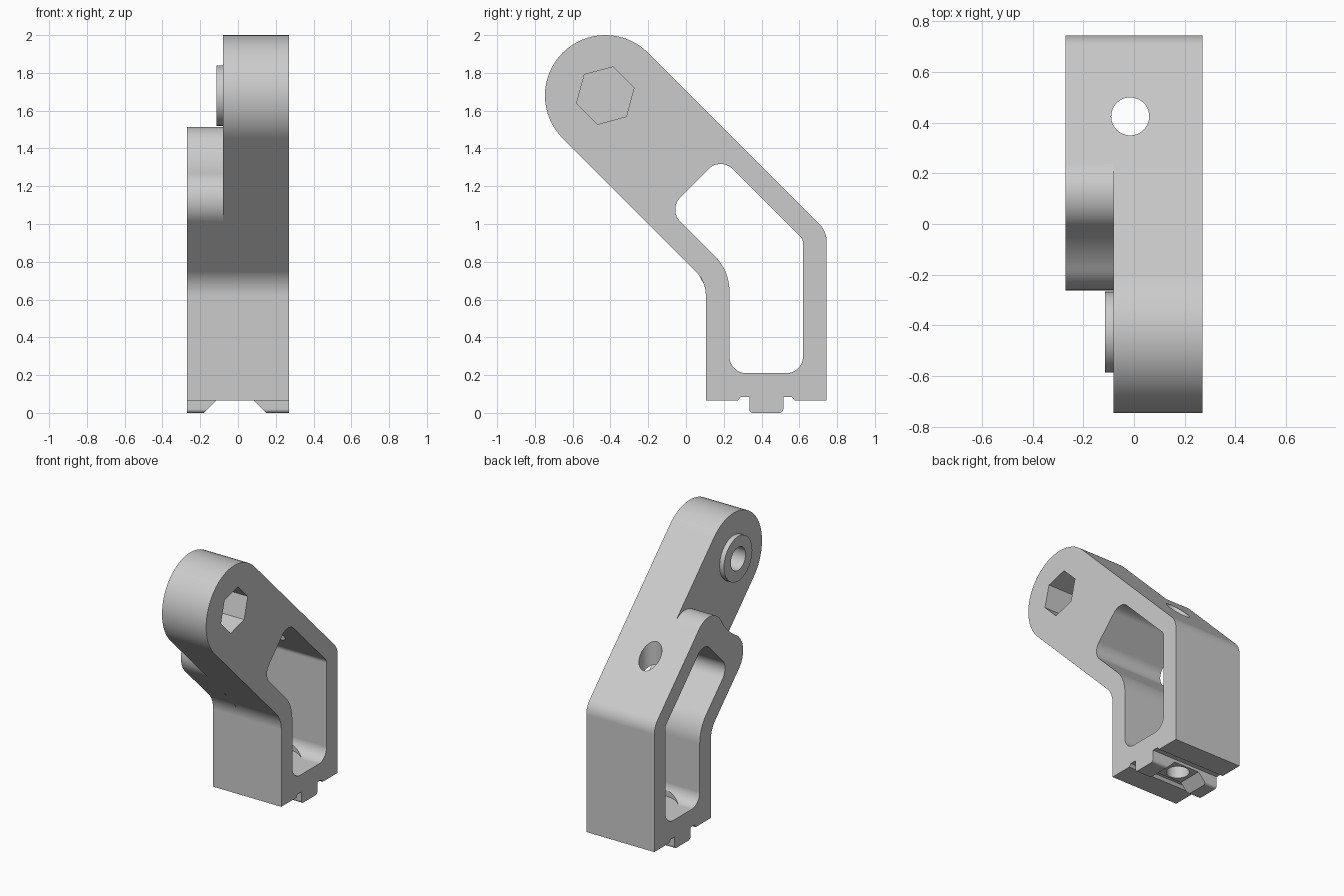
import bpy
import bmesh
from math import atan2, cos, degrees, hypot, pi, radians, sin, sqrt
from mathutils import Vector

if "Cube" in bpy.data.objects:
    bpy.data.objects.remove(bpy.data.objects["Cube"])

grey = bpy.data.materials.new("light grey")
grey.use_nodes = True
grey.diffuse_color = (0.6, 0.6, 0.6, 1)
grey.node_tree.nodes["Principled BSDF"].inputs["Base Color"].default_value = (0.6, 0.6, 0.6, 1)


def arc(center, r, start, end, steps=16):
    """Points along an arc, angles in degrees."""
    angles = [radians(start + (end - start) * i / steps) for i in range(steps + 1)]
    return [Vector((center[0] + r * cos(a), center[1] + r * sin(a))) for a in angles]


def rounded(corners):
    """Closed outline from (a, b, fillet radius) corners."""
    out = []
    for i, (a, b, r) in enumerate(corners):
        p = Vector((a, b))
        if not r:
            out.append(p)
            continue
        before = (Vector(corners[i - 1][:2]) - p).normalized()
        after = (Vector(corners[(i + 1) % len(corners)][:2]) - p).normalized()
        half = before.angle(after) / 2
        center = p + (before + after).normalized() * r / sin(half)
        first = p + before * r * cos(half) / sin(half) - center
        turn = (pi - 2 * half) * (1 if before.cross(after) < 0 else -1)
        start = degrees(atan2(first.y, first.x))
        out += arc(center, r, start, start + degrees(turn))
    return out


def prism(name, outline, low, high, axis="x"):
    """Extrude a flat outline along an axis."""
    place = {"x": lambda p, t: (t, p[0], p[1]),
             "y": lambda p, t: (p[0], t, p[1]),
             "z": lambda p, t: (p[0], p[1], t)}[axis]
    pts = [p for i, p in enumerate(outline) if (Vector(p) - Vector(outline[i - 1])).length > 1e-4]
    bm = bmesh.new()
    ends = [[bm.verts.new(place(p, t)) for p in pts] for t in (low, high)]
    bm.faces.new(ends[0])
    bm.faces.new(ends[1])
    for i in range(len(pts)):
        bm.faces.new((ends[0][i - 1], ends[0][i], ends[1][i], ends[1][i - 1]))
    bmesh.ops.recalc_face_normals(bm, faces=bm.faces)
    mesh = bpy.data.meshes.new(name)
    bm.to_mesh(mesh)
    bm.free()
    mesh.materials.append(grey)
    obj = bpy.data.objects.new(name, mesh)
    bpy.context.collection.objects.link(obj)
    return obj


def circle(center, r, steps=48):
    return arc(center, r, 0, 360, steps)[:-1]


def combine(target, tool, operation):
    """Apply a boolean and discard the tool."""
    mod = target.modifiers.new(operation, "BOOLEAN")
    mod.operation, mod.solver, mod.object = operation, "EXACT", tool
    bpy.context.view_layer.update()
    result = bpy.data.meshes.new_from_object(
        target.evaluated_get(bpy.context.evaluated_depsgraph_get()))
    target.modifiers.clear()
    target.data = result
    bpy.data.objects.remove(tool)


# Shared dimensions
pivot = Vector((-0.427, 1.68))
arm_r = 0.32
side = arm_r * sqrt(2)
upper, lower = sum(pivot) + side, sum(pivot) - side
left_x, step_x, right_x = -0.27, -0.08, 0.27
front_y, back_y, foot_z = 0.105, 0.745, 0.065
bolt_x, bolt_y = -0.015, 0.425

# Foot with a locating tongue and relief grooves, then the back corner
foot = [(front_y, foot_z, 0), (0.275, foot_z, 0), (0.29, 0.085, 0), (0.335, 0.085, 0),
        (0.335, 0, 0.02), (0.515, 0, 0.02), (0.515, 0.085, 0), (0.56, 0.085, 0),
        (0.575, foot_z, 0), (back_y, foot_z, 0), (back_y, upper - back_y, 0.13)]
bend = (front_y, lower - front_y, 0.18)
arm_end = [(pivot.x, pivot.y + side, arm_r), (pivot.x - side, pivot.y, arm_r)]
bracket = prism("bracket", rounded(foot + arm_end + [bend]), step_x, right_x)

# Wide half: two rounded lobes with a hollow swung about the pivot
lobe_r, reach = 0.16, 0.62
along, across = Vector((1, -1)).normalized(), Vector((1, 1)).normalized()
lobes = [pivot + along * reach + across * s * (arm_r - lobe_r) for s in (1, -1)]
tilt = degrees(atan2(arm_r - lobe_r, reach))
hollow_r = hypot(reach, arm_r - lobe_r) - lobe_r
lobe_end = (arc(lobes[0], lobe_r, 45, 135 + tilt)
            + arc(pivot, hollow_r, tilt - 45, -tilt - 45)
            + arc(lobes[1], lobe_r, 135 - tilt, 225))
wide_outline = rounded(foot + [(p.x, p.y, 0) for p in lobe_end] + [bend])
combine(bracket, prism("wide_half", wide_outline, left_x, step_x), "UNION")

# Boss around the pivot hole
combine(bracket, prism("pivot_boss", circle(pivot, 0.16), -0.115, 0), "UNION")

# Window through the side
window = rounded([(0.23, 0.21, 0.09), (0.62, 0.21, 0.09), (0.62, 0.918, 0.05),
                  (0.183, 1.355, 0.09), (-0.094, 1.077, 0.09), (0.23, 0.753, 0.26)])
combine(bracket, prism("window", window, -0.4, 0.4), "DIFFERENCE")

# Blind nut pocket and blind pivot hole
combine(bracket, prism("nut_pocket", arc(pivot, 0.157, 15, 315, 5), 0.07, 0.4), "DIFFERENCE")
combine(bracket, prism("pivot_hole", circle(pivot, 0.083), -0.4, 0.06), "DIFFERENCE")

# Vertical bolt hole and the seat for its head
combine(bracket, prism("bolt_hole", circle((bolt_x, bolt_y), 0.075), -0.1, 1.6, "z"), "DIFFERENCE")
combine(bracket, prism("bolt_seat", circle((bolt_x, bolt_y), 0.18), 0.208, 0.4, "z"), "DIFFERENCE")

# Gap in the middle of the tongue
gap = [(bolt_x + x, z) for x, z in
       ((-0.175, -0.01), (0.175, -0.01), (0.1, foot_z), (-0.1, foot_z))]
combine(bracket, prism("tongue_gap", gap, 0.3, 0.55, "y"), "DIFFERENCE")

# Smooth the curves, keep edges crisp
bpy.ops.object.select_all(action="DESELECT")
bracket.select_set(True)
bpy.context.view_layer.objects.active = bracket
bpy.ops.object.shade_smooth_by_angle(angle=radians(30))
weighted = bracket.modifiers.new("weighted_normals", "WEIGHTED_NORMAL")
weighted.keep_sharp = True
